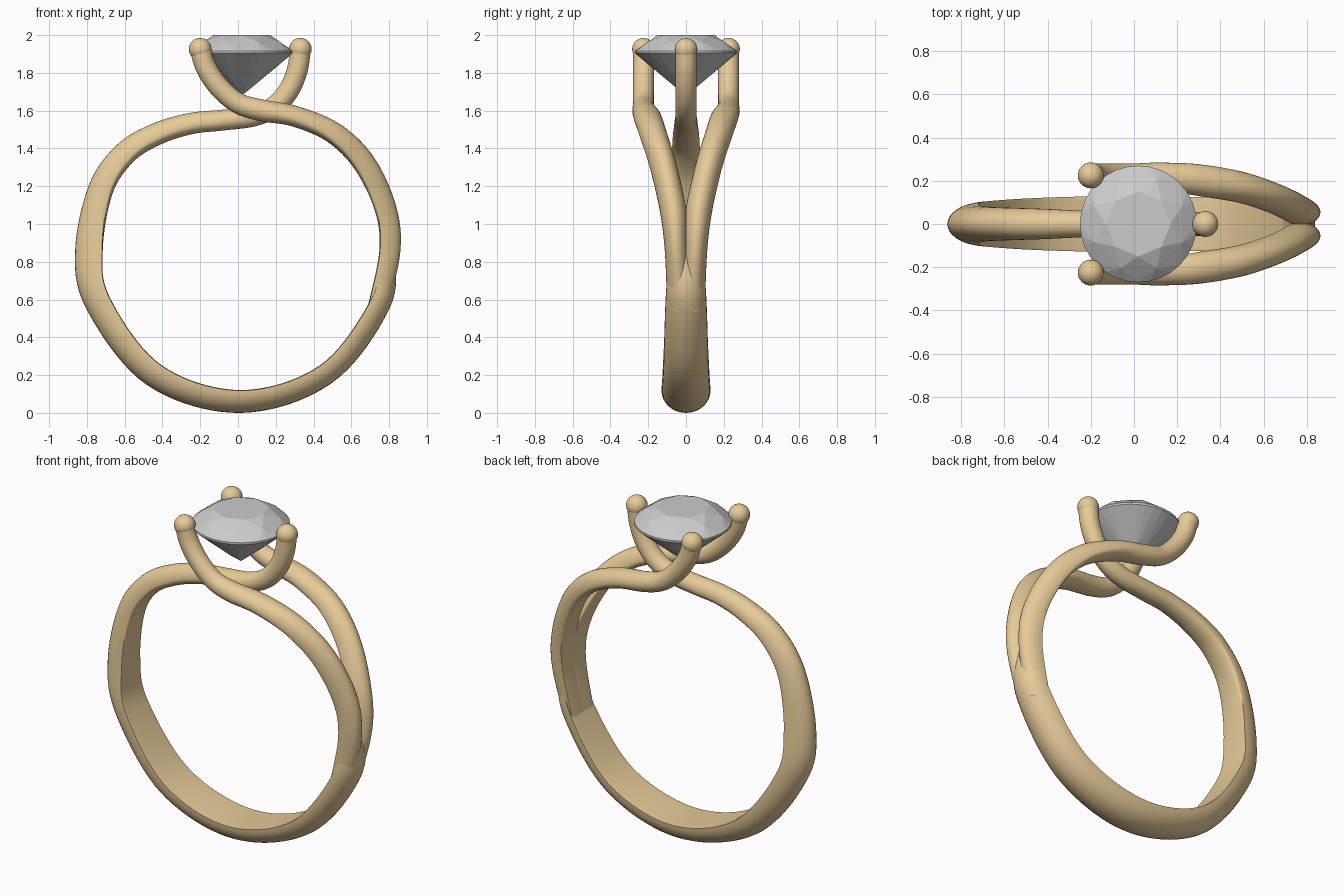
import bpy, bmesh, math
from mathutils import Vector

if "Cube" in bpy.data.objects:
    bpy.data.objects.remove(bpy.data.objects["Cube"])

gold = bpy.data.materials.new("gold")
gold.diffuse_color = (0.80, 0.60, 0.32, 1)
gold.use_nodes = True
gold.node_tree.nodes["Principled BSDF"].inputs["Base Color"].default_value = gold.diffuse_color


def finish(name, bm, mat=None, smooth=True):
    bmesh.ops.recalc_face_normals(bm, faces=bm.faces)
    me = bpy.data.meshes.new(name)
    bm.to_mesh(me)
    bm.free()
    ob = bpy.data.objects.new(name, me)
    bpy.context.collection.objects.link(ob)
    if mat:
        me.materials.append(mat)
    if smooth:
        bpy.ops.object.select_all(action='DESELECT')
        ob.select_set(True)
        bpy.context.view_layer.objects.active = ob
        bpy.ops.object.shade_smooth_by_angle(angle=math.radians(40))
    return ob


def resample(rows, steps=10):
    # Catmull-Rom through all station values
    p = [rows[0]] + rows + [rows[-1]]
    out = []
    for k in range(1, len(p) - 2):
        for s in range(steps):
            t = s / steps
            out.append([0.5 * (2*b + (c-a)*t + (2*a-5*b+4*c-d)*t*t + (3*b-a-3*c+d)*t**3)
                        for a, b, c, d in zip(p[k-1], p[k], p[k+1], p[k+2])])
    return out + [list(rows[-1])]


def strand(name, stations, side=1, n=32):
    # station: x, y, z, half width, outward height, inward height
    st = resample(stations)
    pts = [Vector((s[0], s[1] * side, s[2])) for s in st]
    bm = bmesh.new()
    rings = []
    for k, s in enumerate(st):
        tan = (pts[min(k+1, len(pts)-1)] - pts[max(k-1, 0)]).normalized()
        wide = Vector((0, 1, 0))
        wide = (wide - tan * wide.dot(tan)).normalized()
        out = wide.cross(tan).normalized()
        if out.dot(Vector((tan.z, 0, -tan.x))) < 0:
            out = -out
        ring = []
        for j in range(n):
            a = 2 * math.pi * j / n
            h = s[4] if math.sin(a) > 0 else s[5]
            ring.append(bm.verts.new(pts[k] + wide * s[3] * math.cos(a) + out * h * math.sin(a)))
        rings.append(ring)
    for r0, r1 in zip(rings, rings[1:]):
        for j in range(n):
            bm.faces.new((r0[j], r0[(j+1) % n], r1[(j+1) % n], r1[j]))
    bm.faces.new(rings[0])
    bm.faces.new(rings[-1])
    return finish(name, bm, gold)


# Single strand: prong, over the top, down the left and round the base
R = 0.055
strand("band", [
    (.33, 0, 1.93, R, R, R), (.315, 0, 1.82, R, R, R), (.27, 0, 1.71, R, R, R),
    (.19, 0, 1.62, R, R, R), (.08, 0, 1.57, .056, .056, .054),
    (-.08, 0, 1.545, .06, .06, .05), (-.25, 0, 1.52, .062, .068, .045),
    (-.42, 0, 1.46, .07, .078, .04), (-.57, 0, 1.355, .075, .095, .03),
    (-.68, 0, 1.17, .08, .115, .018), (-.72, 0, .86, .09, .142, .004),
    (-.678, 0, .603, .105, .135, .003), (-.408, 0, .251, .122, .127, .003),
    (.015, 0, .118, .13, .118, .003), (.438, 0, .251, .12, .11, .003),
    (.708, 0, .603, .108, .107, .003), (.75, 0, .83, .09, .075, .003)])

# Split pair on the right, each ending in a prong
pair = [
    (.69, .03, .56, .07, .10, .004), (.752, .05, .855, .062, .107, .004),
    (.735, .068, 1.07, .07, .105, .01), (.635, .12, 1.30, .07, .10, .02),
    (.49, .17, 1.46, .072, .085, .03), (.30, .203, 1.56, .073, .065, .045),
    (.12, .222, 1.60, .062, .06, .055), (0, .225, 1.64, R, R, R),
    (-.10, .225, 1.725, R, R, R), (-.17, .225, 1.83, R, R, R),
    (-.20, .225, 1.93, R, R, R)]
strand("split_strand_back", pair, 1)
strand("split_strand_front", pair, -1)

# Rounded prong tips
for name, x, y in (("right", .33, 0), ("back", -.2, .225), ("front", -.2, -.225)):
    bm = bmesh.new()
    bmesh.ops.create_uvsphere(bm, u_segments=24, v_segments=16, radius=.06)
    bmesh.ops.translate(bm, verts=bm.verts, vec=(x, y, 1.925))
    finish("prong_tip_" + name, bm, gold)

# Faceted stone: hull of table, crown, girdle and pavilion rings
bm = bmesh.new()
for count, r, z, turn in ((8, .15, 2.0, 0), (8, .22, 1.964, .5), (32, .27, 1.916, 0),
                          (32, .27, 1.904, 0), (8, .07, 1.732, .5)):
    for j in range(count):
        a = 2 * math.pi * (j + turn) / count
        bm.verts.new((.02 + r * math.cos(a), r * math.sin(a), z))
bm.verts.new((.02, 0, 1.68))
bmesh.ops.convex_hull(bm, input=bm.verts)
bmesh.ops.dissolve_limit(bm, angle_limit=.01, verts=bm.verts, edges=bm.edges)
finish("stone", bm, smooth=False)
